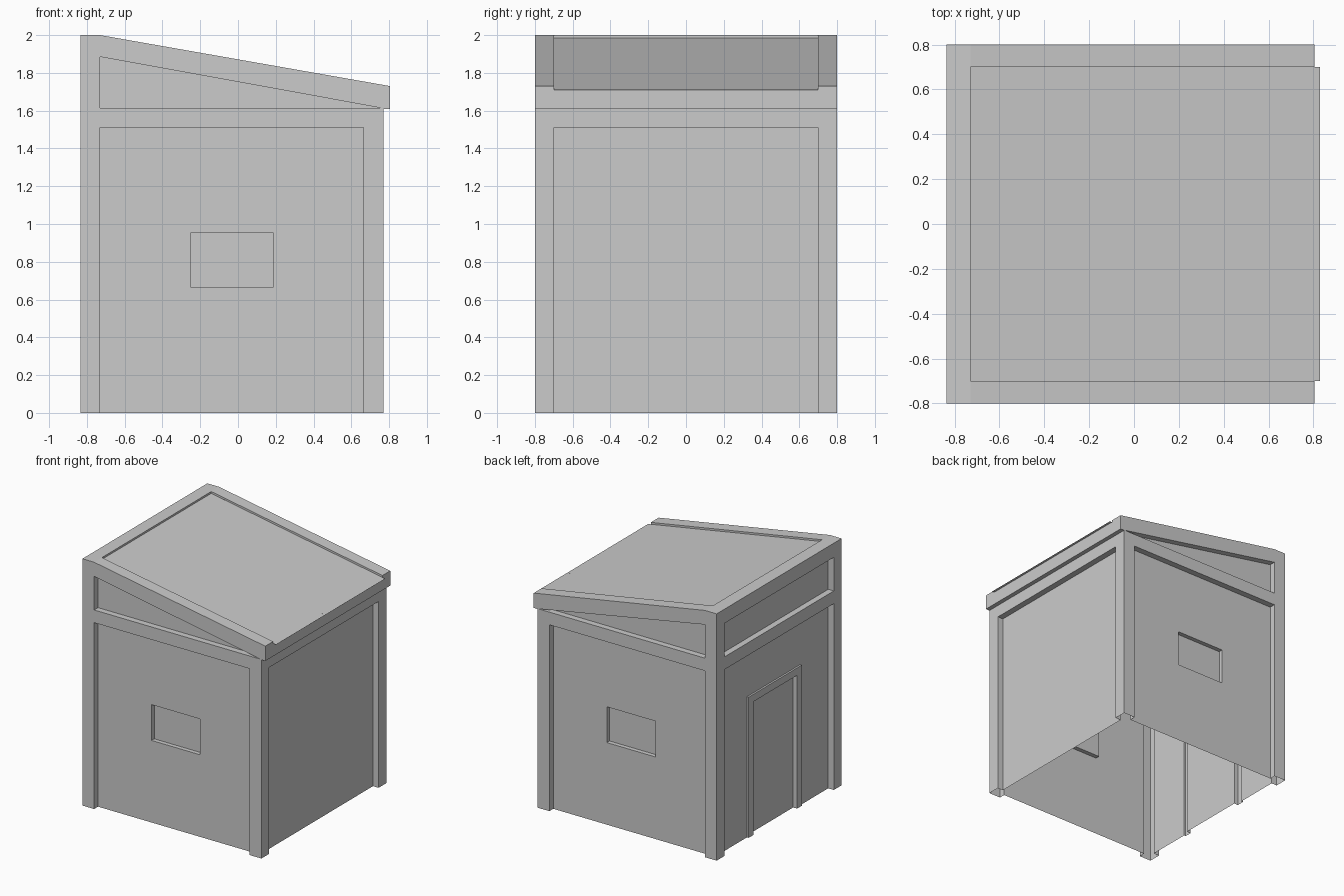
import bpy, bmesh
from mathutils import Vector

if "Cube" in bpy.data.objects:
    bpy.data.objects.remove(bpy.data.objects["Cube"])


def prism(name, outline, y0, y1):
    """Closed solid from an (x, z) outline extruded along y."""
    me = bpy.data.meshes.new(name)
    bm = bmesh.new()
    face = bm.faces.new([bm.verts.new((x, y0, z)) for x, z in outline])
    ext = bmesh.ops.extrude_face_region(bm, geom=[face])["geom"]
    bmesh.ops.translate(bm, vec=(0, y1 - y0, 0),
                        verts=[v for v in ext if isinstance(v, bmesh.types.BMVert)])
    bmesh.ops.recalc_face_normals(bm, faces=bm.faces)
    bm.to_mesh(me)
    bm.free()
    ob = bpy.data.objects.new(name, me)
    bpy.context.collection.objects.link(ob)
    return ob


def box(x0, x1, y0, y1, z0, z1):
    return prism("cutter", [(x0, z0), (x1, z0), (x1, z1), (x0, z1)], y0, y1)


def combine(target, tool, op="DIFFERENCE"):
    """Apply a boolean and discard the tool object."""
    mod = target.modifiers.new("bool", "BOOLEAN")
    mod.operation, mod.solver, mod.object = op, "EXACT", tool
    bpy.context.view_layer.objects.active = target
    bpy.ops.object.modifier_apply(modifier=mod.name)
    bpy.data.objects.remove(tool, do_unlink=True)


LOW = -0.1            # solids run below the ground and are trimmed at the end
XL, XR, Y = -0.835, 0.77, 0.80
D = 0.05              # depth of the wall recesses

# Whole shed: walls, sloping roof and right-hand fascia overhang
shed = prism("shed_shell", [(XL, LOW), (XR, LOW), (XR, 1.61), (0.805, 1.61),
                            (0.805, 1.73), (-0.73, 2.0), (XL, 2.0)], -Y, Y)

# Front and back: main panel, wedge panel under the roof, small window
for s in (-1, 1):
    a, b = sorted((s * (Y - D), s * 1.0))
    combine(shed, box(-0.73, 0.665, a, b, LOW - 0.1, 1.51))
    combine(shed, prism("cutter", [(-0.73, 1.613), (0.765, 1.613), (-0.73, 1.885)], a, b))
    a, b = sorted((s * (Y - D - 0.035), s * 1.0))
    combine(shed, box(-0.25, 0.185, a, b, 0.665, 0.955))

# Right and left wall panels, upper left panel
combine(shed, box(XR - D, 1.0, -0.70, 0.70, LOW - 0.1, 1.51))
combine(shed, box(-1.0, XL + D, -0.70, 0.70, LOW - 0.1, 1.51))
combine(shed, box(-1.0, XL + D, -0.70, 0.70, 1.613, 1.885))

# Door frame raised from the left wall, door set back inside it
combine(shed, box(-0.80, -0.70, -0.34, 0.34, LOW + 0.02, 1.14), "UNION")
combine(shed, box(-1.0, -0.765, -0.28, 0.28, LOW - 0.1, 1.08))

# Channel in the roof between the side parapets
combine(shed, prism("cutter", [(-0.73, 1.985), (0.85, 1.7065), (0.85, 2.2), (-0.73, 2.2)],
                    -0.70, 0.70))

# Trim to an open-bottomed shell; drop the channel floor (the roof panel replaces it)
bm = bmesh.new()
bm.from_mesh(shed.data)
bmesh.ops.bisect_plane(bm, geom=bm.verts[:] + bm.edges[:] + bm.faces[:],
                       plane_co=Vector((0, 0, 0)), plane_no=Vector((0, 0, 1)),
                       clear_inner=True)
bm.normal_update()
floor = [f for f in bm.faces if f.normal.z > 0.9 and f.normal.x > 0.1
         and all(abs(v.co.y) < 0.705 for v in f.verts)]
bmesh.ops.delete(bm, geom=floor, context="FACES")
bm.to_mesh(shed.data)
bm.free()

# Thin roof panel, overhanging the fascia slightly
me = bpy.data.meshes.new("roof_panel")
me.from_pydata([(-0.73, -0.7, 1.985), (0.83, -0.7, 1.71), (0.83, 0.7, 1.71), (-0.73, 0.7, 1.985)],
               [], [(0, 1, 2, 3)])
bpy.context.collection.objects.link(bpy.data.objects.new("roof_panel", me))
